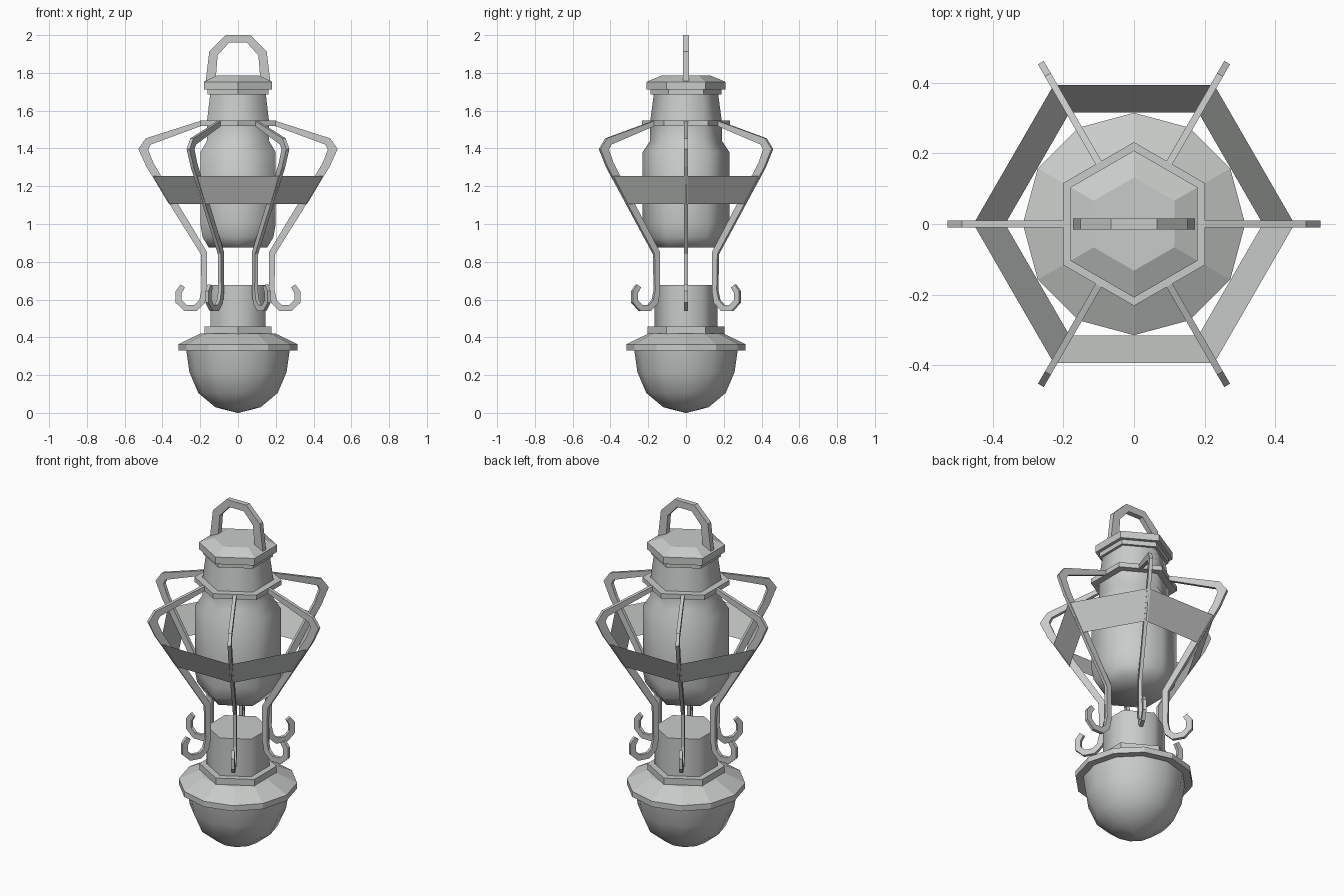
import bpy, bmesh, math
from mathutils import Vector

if "Cube" in bpy.data.objects:
    bpy.data.objects.remove(bpy.data.objects["Cube"])

metal = bpy.data.materials.new("light_grey_metal")
metal.use_nodes = True
grey = (0.58, 0.60, 0.585, 1)
metal.diffuse_color = grey
metal.node_tree.nodes["Principled BSDF"].inputs["Base Color"].default_value = grey


def finish(bm, name, smooth_angle=0):
    """Turn a bmesh into an object; edges bent beyond smooth_angle stay sharp."""
    if any(len(e.link_faces) > 1 for e in bm.edges):
        bmesh.ops.recalc_face_normals(bm, faces=bm.faces)
    for f in bm.faces:
        f.smooth = smooth_angle > 0
    for e in bm.edges:
        e.smooth = math.degrees(e.calc_face_angle(0)) < smooth_angle
    mesh = bpy.data.meshes.new(name)
    bm.to_mesh(mesh)
    bm.free()
    mesh.materials.append(metal)
    obj = bpy.data.objects.new(name, mesh)
    bpy.context.collection.objects.link(obj)
    return obj


def lathe(name, profile, sides, smooth_angle=0):
    """Capped solid of revolution with a corner on the y axis."""
    bm = bmesh.new()
    rings = []
    for r, z in profile:
        angles = [math.pi / 2 + math.tau * i / sides for i in range(sides)]
        rings.append([bm.verts.new((r * math.cos(a), r * math.sin(a), z)) for a in angles])
    for low, high in zip(rings, rings[1:]):
        for i in range(sides):
            j = (i + 1) % sides
            bm.faces.new((low[i], low[j], high[j], high[i]))
    bm.faces.new(rings[0][::-1])
    bm.faces.new(rings[-1])
    return finish(bm, name, smooth_angle)


def strap(name, path, thickness, angle=0):
    """Flat bar in a vertical plane; path holds radius, height and width."""
    pts = [Vector((r, z)) for r, z, w in path]
    bm = bmesh.new()
    rings = []
    for i, (r, z, w) in enumerate(path):
        before = (pts[i] - pts[max(i - 1, 0)]).normalized()
        after = (pts[min(i + 1, len(pts) - 1)] - pts[i]).normalized()
        along = (before + after).normalized()
        cosine = along.dot(after if i == 0 else before)
        side = Vector((-along.y, along.x)) * (w / 2 / cosine)
        ring = []
        for s, t in ((1, 1), (1, -1), (-1, -1), (-1, 1)):
            p, y = pts[i] + side * s, thickness / 2 * t
            ring.append(bm.verts.new((p.x * math.cos(angle) - y * math.sin(angle),
                                      p.x * math.sin(angle) + y * math.cos(angle), p.y)))
        rings.append(ring)
    for a, b in zip(rings, rings[1:]):
        for i in range(4):
            j = (i + 1) % 4
            bm.faces.new((a[i], a[j], b[j], b[i]))
    bm.faces.new(rings[0])
    bm.faces.new(rings[-1])
    return finish(bm, name)


# Bowl-shaped base with its rim
lathe("base_bowl", [(0.004, 0), (0.12, 0.03), (0.21, 0.105), (0.257, 0.215),
                    (0.275, 0.34)], 12, 65)
lathe("base_rim", [(0.27, 0.33), (0.315, 0.33), (0.315, 0.363), (0.2, 0.42)], 12)

# Hexagonal socket on the base
lathe("base_collar", [(0.205, 0.41), (0.205, 0.457)], 6)
lathe("base_post", [(0.167, 0.44), (0.167, 0.677)], 6, 65)

# Lantern body, neck and cap
lathe("lantern_body", [(0.178, 0.875), (0.217, 0.93), (0.23, 1.0), (0.23, 1.38),
                       (0.19, 1.44), (0.19, 1.53)], 6, 65)
lathe("neck_collar", [(0.232, 1.52), (0.232, 1.548)], 6)
lathe("lantern_neck", [(0.19, 1.54), (0.17, 1.69)], 6, 65)
lathe("cap_lower_ring", [(0.187, 1.685), (0.187, 1.715)], 6)
lathe("cap_lid", [(0.208, 1.712), (0.208, 1.753), (0.132, 1.785)], 6)

# Carrying handle
half = [(0.145, 1.755, 0.052), (0.13, 1.903, 0.046), (0.056, 1.98, 0.04)]
strap("handle", [(-r, z, w) for r, z, w in half] + half[::-1], 0.03)

# Six outer ribs ending in upturned hooks
rib = [(0.19, 1.535, 0.026), (0.475, 1.437, 0.04), (0.502, 1.395, 0.046),
       (0.466, 1.312, 0.042), (0.18, 0.845, 0.034), (0.178, 0.65, 0.03),
       (0.19, 0.59, 0.032), (0.225, 0.556, 0.032), (0.278, 0.556, 0.032),
       (0.314, 0.59, 0.032), (0.314, 0.64, 0.032), (0.292, 0.672, 0.028)]
for k in range(6):
    strap(f"rib_{k + 1}", rib, 0.019, math.tau * k / 6)

# Flared sheet band joining the ribs
bm = bmesh.new()
corners = [(math.cos(math.tau * k / 6), math.sin(math.tau * k / 6)) for k in range(6)]
bottom = [bm.verts.new((0.365 * x, 0.365 * y, 1.105)) for x, y in corners]
top = [bm.verts.new((0.455 * x, 0.455 * y, 1.255)) for x, y in corners]
for k in range(6):
    n = (k + 1) % 6
    bm.faces.new((bottom[k], bottom[n], top[n], top[k]))
finish(bm, "rib_band")
